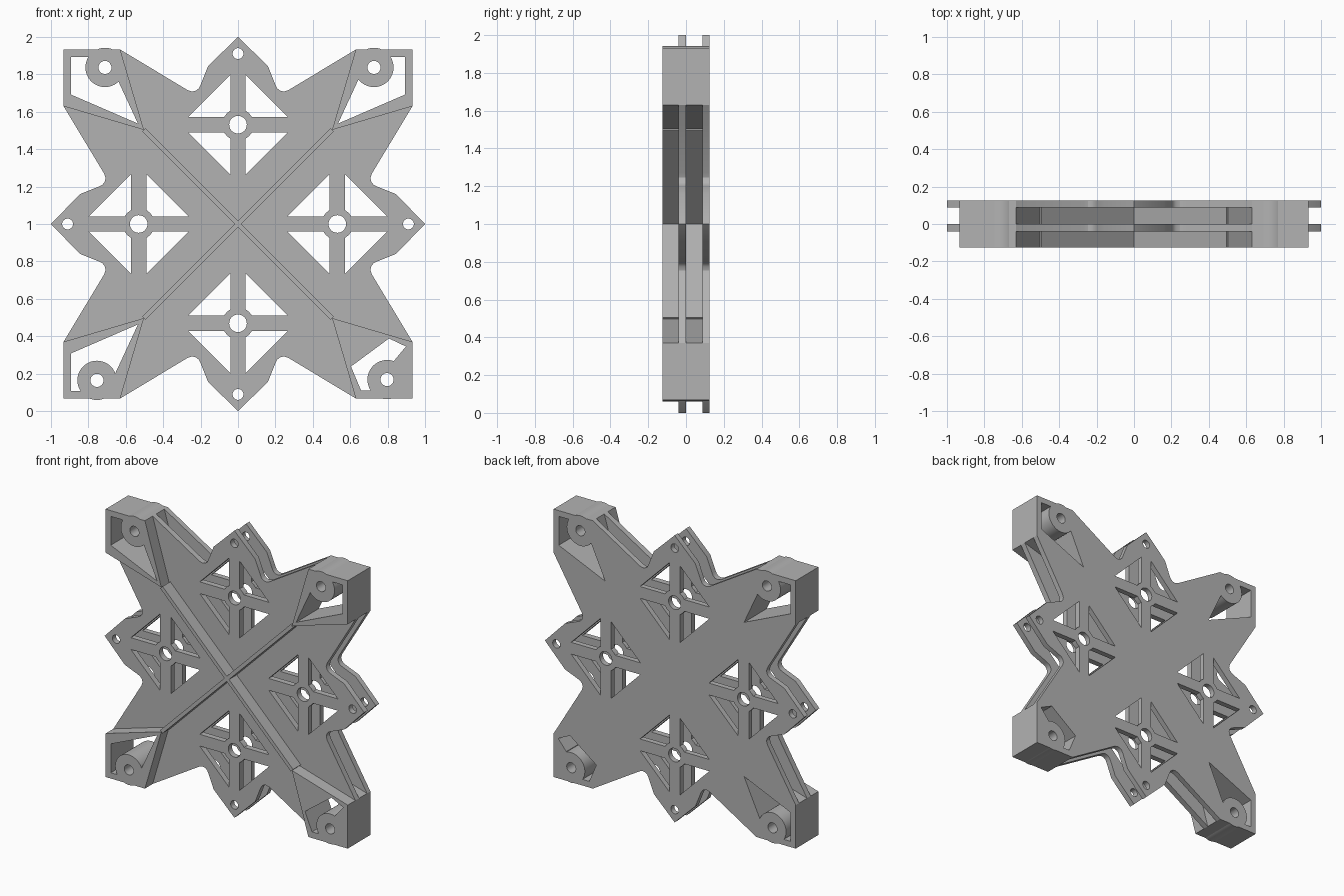
import bpy, bmesh
from math import sin, cos, pi, radians, sqrt

if "Cube" in bpy.data.objects:
    bpy.data.objects.remove(bpy.data.objects["Cube"], do_unlink=True)

grey = bpy.data.materials.new("grey plastic")
grey.use_nodes = True
colour = (0.45, 0.45, 0.45, 1)
grey.diffuse_color = colour
grey.node_tree.nodes["Principled BSDF"].inputs["Base Color"].default_value = colour


def circle(x, y, r, n=40):
    return [(x + r * cos(2 * pi * i / n), y + r * sin(2 * pi * i / n)) for i in range(n)]


def turn(pts, k):
    """Rotate clockwise by k quarter turns."""
    for _ in range(k):
        pts = [(y, -x) for x, y in pts]
    return pts


def flip(pts, sx, sy):
    return [(x * sx, y * sy) for x, y in pts]


def slab(name, loops, y0, y1):
    """Flat outline with holes, given thickness from y0 to y1."""
    curve = bpy.data.curves.new(name, 'CURVE')
    curve.dimensions = '2D'
    curve.fill_mode = 'BOTH'
    curve.extrude = (y1 - y0) / 2
    for pts in loops:
        s = curve.splines.new('POLY')
        s.points.add(len(pts) - 1)
        for p, (x, y) in zip(s.points, pts):
            p.co = (x, y, 0, 1)
        s.use_cyclic_u = True
    ob = bpy.data.objects.new(name, curve)
    bpy.context.collection.objects.link(ob)
    ob.location = (0, (y0 + y1) / 2, 1)
    ob.rotation_euler = (radians(90), 0, 0)
    bpy.ops.object.select_all(action='DESELECT')
    ob.select_set(True)
    bpy.context.view_layer.objects.active = ob
    bpy.ops.object.convert(target='MESH')
    ob = bpy.context.object
    bm = bmesh.new()
    bm.from_mesh(ob.data)
    bmesh.ops.remove_doubles(bm, verts=bm.verts, dist=1e-5)
    bmesh.ops.recalc_face_normals(bm, faces=bm.faces)
    bm.to_mesh(ob.data)
    bm.free()
    ob.data.materials.clear()
    ob.data.materials.append(grey)
    bpy.ops.object.shade_smooth_by_angle(angle=radians(25))
    return ob


FRONT, BACK = -0.125, 0.125
EDGE, SIDE, APEX = 0.933, 0.63, 0.503

# Plate outline: one petal, repeated four times
half = [(0.16, 0.845), (0.2, 0.745), (0.21, 0.725), (0.225, 0.713),
        (0.245, 0.708), (0.27, 0.716), (SIDE, EDGE)]
petal = flip(half, -1, 1)[::-1] + [(0, 1)] + half + [(APEX, APEX)]
outline = [p for k in range(4) for p in turn(petal, k)]

# Cutouts of one petal: four triangles around a ringed hub, hub hole, tip hole
bar, reach, ring, hub = 0.041, 0.267, 0.085, 0.531
near = sqrt(ring ** 2 - bar ** 2)
mid = ring / sqrt(2)
tri = [(bar, reach), (reach, bar), (near, bar), (mid, mid), (bar, near)]
cuts = [circle(0, hub, 0.047), circle(0, 0.911, 0.029)]
for sx in (-1, 1):
    for sy in (-1, 1):
        cuts.append([(x, y + hub) for x, y in flip(tri, sx, sy)])
holes = [turn(c, k) for k in range(4) for c in cuts]

slab("front_plate", [outline] + holes, -0.04, 0.0)
slab("back_plate", [outline] + holes, 0.088, BACK)

# Crossed ribs in front of and between the plates
d = 0.009
arm = [(0, 2 * d), (APEX - d, APEX + d), (APEX + d, APEX - d)]
cross = [p for k in range(4) for p in turn(arm, k)]
slab("front_ribs", [cross], FRONT, -0.04)
slab("middle_ribs", [cross], 0.0, 0.088)

# Corner housings with an open pocket and a round boss
block = [(SIDE, EDGE), (EDGE, EDGE), (EDGE, SIDE), (APEX, APEX)]
pocket = [(0.893, 0.893), (0.7, 0.893), (0.535, 0.537), (0.893, 0.692)]
short_pocket = [(0.604, 0.762), (0.807, 0.612), (0.898, 0.655),
                (0.835, 0.73), (0.85, 0.89), (0.658, 0.89)]
corners = [("upper_left", 1, 1, 0.727, 0.837, pocket),
           ("upper_right", -1, 1, 0.711, 0.837, pocket),
           ("lower_left", 1, -1, 0.797, 0.832, short_pocket),
           ("lower_right", -1, -1, 0.754, 0.836, pocket)]
for name, sx, sy, x, y, opening in corners:
    slab(name + "_housing", [flip(block, sx, sy), flip(opening, sx, sy)], FRONT, BACK)
    slab(name + "_boss", [circle(x * sx, y * sy, 0.105), circle(x * sx, y * sy, 0.035)],
         FRONT, BACK)
